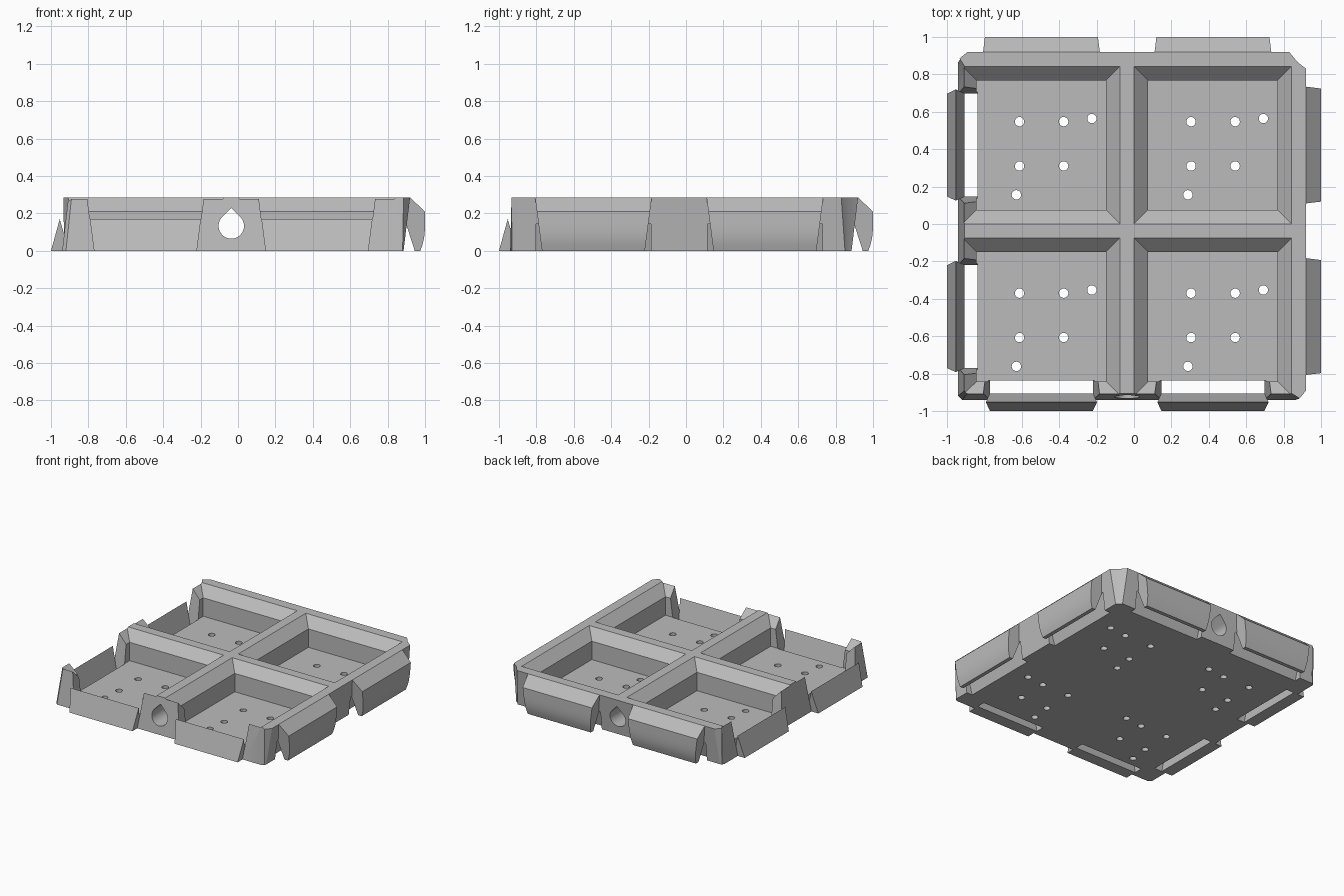
import bpy, bmesh, math

if "Cube" in bpy.data.objects:
    bpy.data.objects.remove(bpy.data.objects["Cube"])

CENTRES = (-0.495, 0.422)      # pocket centres, the same along x and y
H, FLOOR = 0.285, 0.065

grey = bpy.data.materials.new("plain grey")
grey.diffuse_color = (0.5, 0.5, 0.5, 1)
grey.use_nodes = True
grey.node_tree.nodes["Principled BSDF"].inputs["Base Color"].default_value = grey.diffuse_color


def loft(bm, rings):
    """Skin closed rings of points and cap both ends."""
    vs = [[bm.verts.new(p) for p in r] for r in rings]
    n = len(vs[0])
    for a, b in zip(vs, vs[1:]):
        for i in range(n):
            bm.faces.new((a[i], a[(i + 1) % n], b[(i + 1) % n], b[i]))
    bm.faces.new(vs[0])
    bm.faces.new(vs[-1])


def square(cx, cy, r, z):
    return [(cx + sx * r, cy + sy * r, z) for sx, sy in ((-1, -1), (1, -1), (1, 1), (-1, 1))]


def taper(z):
    return 0.275 + 0.037 * z / H


def edge_bar(bm, profile, axis, centre, half=taper):
    """Extrude a (distance, height) profile along one side of the tray."""
    rings = []
    for s in (-1, 1):
        ring = []
        for d, z in profile:
            w = centre + s * half(z)
            ring.append((d, w, z) if axis == "x" else (w, d, z))
        rings.append(ring)
    loft(bm, rings)


def finish(name, bm):
    bmesh.ops.recalc_face_normals(bm, faces=bm.faces)
    me = bpy.data.meshes.new(name)
    bm.to_mesh(me)
    bm.free()
    me.materials.append(grey)
    ob = bpy.data.objects.new(name, me)
    bpy.context.collection.objects.link(ob)
    return ob


def select(ob):
    bpy.ops.object.select_all(action="DESELECT")
    ob.select_set(True)
    bpy.context.view_layer.objects.active = ob


def cut(ob, bm):
    cutter = finish("cutter", bm)
    cutter.hide_render = True
    mod = ob.modifiers.new("cut", "BOOLEAN")
    mod.operation, mod.solver, mod.object = "DIFFERENCE", "EXACT", cutter
    select(ob)
    bpy.ops.object.modifier_apply(modifier=mod.name)
    bpy.data.objects.remove(cutter)


# Tray block: sides lean so that neighbouring tiles nest
bottom = [(-0.92, -0.94), (0.865, -0.94), (0.88, -0.93), (0.885, -0.915), (0.885, 0.85),
          (0.865, 0.865), (0.85, 0.885), (-0.915, 0.885), (-0.93, 0.88), (-0.94, 0.865), (-0.94, -0.92)]
top = [(-0.89, -0.907), (0.845, -0.907), (0.885, -0.933), (0.92, -0.89), (0.92, 0.83),
       (0.875, 0.865), (0.83, 0.92), (-0.89, 0.92), (-0.933, 0.885), (-0.907, 0.845), (-0.907, -0.89)]
bm = bmesh.new()
loft(bm, [[(x, y, 0) for x, y in bottom], [(x, y, H) for x, y in top]])
tray = finish("tray", bm)

# Four pockets with bevelled rims
bm = bmesh.new()
for cx in CENTRES:
    for cy in CENTRES:
        loft(bm, [square(cx, cy, 0.346, FLOOR), square(cx, cy, 0.346, 0.21),
                  square(cx, cy, 0.421, H), square(cx, cy, 0.421, H + 0.1)])
cut(tray, bm)

# Windows through the front and left walls
bm = bmesh.new()
for axis in "xy":
    for c in CENTRES:
        edge_bar(bm, [(-1.1, -0.05), (-0.838, -0.05), (-0.838, 0.35), (-1.1, 0.35)], axis, c)
cut(tray, bm)

# Grooves behind the hooks on the back and right walls
bm = bmesh.new()
for axis in "xy":
    for c in CENTRES:
        edge_bar(bm, [(0.82, -0.05), (0.835, 0), (0.885, 0.175), (0.905, 0.14), (0.95, 0), (0.95, -0.05)],
                 axis, c, lambda z: 0.308)
cut(tray, bm)

# Drain holes in every pocket floor
bm = bmesh.new()
for cx in CENTRES:
    for cy in CENTRES:
        for dx, dy in ((-0.117, 0.125), (0.119, 0.125), (0.27, 0.142),
                       (-0.117, -0.112), (0.119, -0.112), (-0.134, -0.266)):
            loft(bm, [[(cx + dx + 0.025 * math.cos(math.tau * i / 20),
                        cy + dy + 0.025 * math.sin(math.tau * i / 20), z) for i in range(20)]
                      for z in (-0.05, 0.1)])
cut(tray, bm)

# Teardrop tunnel running front to back through the divider
bm = bmesh.new()
drop = [(-0.036, 0.23)]
for i in range(25):
    a = math.radians(135 + 270 * i / 24)
    drop.append((-0.036 + 0.068 * math.cos(a), 0.133 + 0.068 * math.sin(a)))
loft(bm, [[(x, y, z) for x, z in drop] for y in (-1.1, 1.1)])
cut(tray, bm)

# Ridged catch lips (front, left) and rounded hooks (back, right)
LIP = [(-1.0, 0), (-0.953, 0.17), (-0.905, 0)]
HOOK = [(0.92, H), (1.0, 0.21), (1.0, 0.15), (0.999, 0.11), (0.995, 0.07), (0.987, 0.035), (0.975, 0),
        (0.945, 0), (0.9, 0.14), (0.885, 0.175), (0.885, H)]
parts = [tray]
for axis, lip_side, hook_side in (("x", "left", "right"), ("y", "front", "back")):
    for n, c in enumerate(CENTRES, 1):
        for label, side, prof in (("lip", lip_side, LIP), ("hook", hook_side, HOOK)):
            bm = bmesh.new()
            edge_bar(bm, prof, axis, c)
            parts.append(finish(f"{side}_{label}_{n}", bm))

for ob in parts:
    select(ob)
    bpy.ops.object.shade_smooth_by_angle(angle=math.radians(25))
